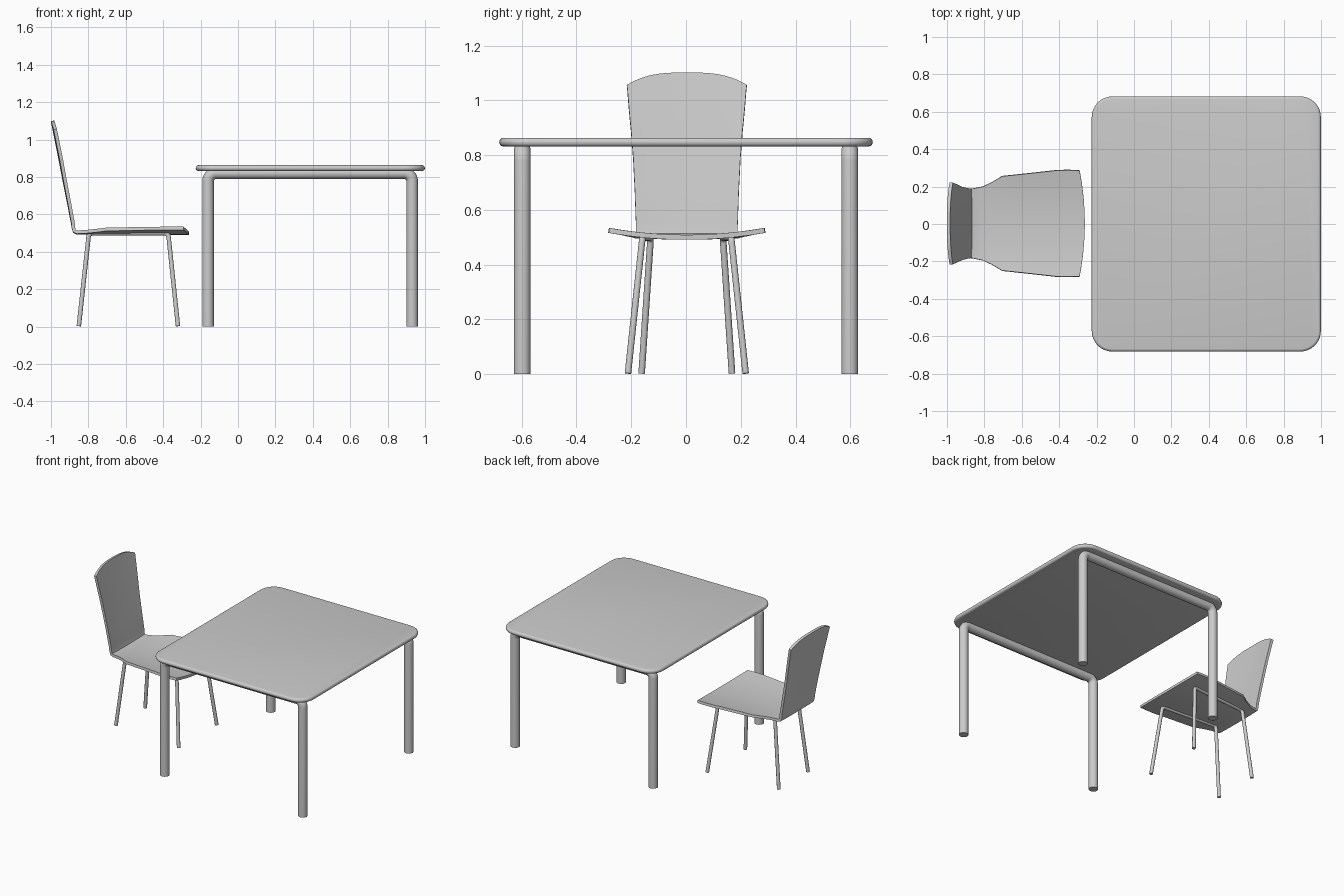
import bpy, bmesh
from math import sin, cos, pi
from mathutils import Vector

if "Cube" in bpy.data.objects:
    bpy.data.objects.remove(bpy.data.objects["Cube"])


def finish(ob, angle=0.6):
    bpy.ops.object.select_all(action='DESELECT')
    ob.select_set(True)
    bpy.context.view_layer.objects.active = ob
    bpy.ops.object.convert(target='MESH')
    bpy.ops.object.shade_smooth_by_angle(angle=angle)
    ob.select_set(False)


def mesh_object(name, bm):
    bmesh.ops.recalc_face_normals(bm, faces=bm.faces)
    me = bpy.data.meshes.new(name)
    bm.to_mesh(me)
    bm.free()
    ob = bpy.data.objects.new(name, me)
    bpy.context.collection.objects.link(ob)
    return ob


def tube(name, pts, radius, bend):
    """Round tube through pts with rounded inner corners."""
    pts = [Vector(p) for p in pts]
    path = [pts[0]]
    for a, b, c in zip(pts, pts[1:], pts[2:]):
        p, q = b + (a - b).normalized() * bend, b + (c - b).normalized() * bend
        n = 8
        for i in range(n + 1):
            th = i / n * pi / 2
            path.append(b + (p - b) * (1 - sin(th)) + (q - b) * (1 - cos(th)))
    path.append(pts[-1])
    cu = bpy.data.curves.new(name, 'CURVE')
    cu.dimensions = '3D'
    cu.bevel_depth = radius
    cu.bevel_resolution = 4
    cu.use_fill_caps = True
    sp = cu.splines.new('POLY')
    sp.points.add(len(path) - 1)
    for s, p in zip(sp.points, path):
        s.co = (*p, 1)
    ob = bpy.data.objects.new(name, cu)
    bpy.context.collection.objects.link(ob)
    finish(ob)


# Table top: rounded rectangle with a rounded edge
x0, x1, hy, r = -0.226, 0.999, 0.682, 0.11
bm = bmesh.new()
ring = []
for k, (cx, cy) in enumerate([(x1 - r, hy - r), (x0 + r, hy - r),
                              (x0 + r, r - hy), (x1 - r, r - hy)]):
    for i in range(9):
        a = (k + i / 8) * pi / 2
        ring.append(bm.verts.new((cx + r * cos(a), cy + r * sin(a), 0.832)))
face = bm.faces.new(ring)
ext = bmesh.ops.extrude_face_region(bm, geom=[face])
for v in ext['geom']:
    if isinstance(v, bmesh.types.BMVert):
        v.co.z = 0.863
top = mesh_object("table_top", bm)
bev = top.modifiers.new("edge", 'BEVEL')
bev.width = 0.0145
bev.segments = 4
bev.limit_method = 'ANGLE'
bev.angle_limit = 0.8
finish(top)

# Chair shell: stations (x, z, half width, side curl) from back top to seat front
stations = [
    (-0.992, 1.100, 0.219, 0.006), (-0.984, 1.060, 0.217, 0.006),
    (-0.966, 0.970, 0.211, 0.006), (-0.950, 0.890, 0.204, 0.006),
    (-0.931, 0.790, 0.196, 0.005), (-0.907, 0.670, 0.190, 0.004),
    (-0.885, 0.555, 0.186, 0.003), (-0.880, 0.525, 0.185, 0.003),
    (-0.874, 0.507, 0.185, 0.003), (-0.860, 0.501, 0.187, 0.004),
    (-0.810, 0.500, 0.197, 0.008), (-0.760, 0.500, 0.220, 0.013),
    (-0.705, 0.500, 0.253, 0.020), (-0.600, 0.500, 0.264, 0.022),
    (-0.500, 0.500, 0.275, 0.024), (-0.410, 0.500, 0.285, 0.025),
    (-0.340, 0.500, 0.286, 0.025), (-0.263, 0.500, 0.284, 0.025)]
YC, N, last = 0.003, 16, len(stations) - 1
bm = bmesh.new()
rows = []
for i, (x, z, w, curl) in enumerate(stations):
    row = []
    for j in range(N + 1):
        t = 2 * j / N - 1
        px, pz = x, z
        if i < 7:
            # back: edges curl forward, rounded top
            f = (0.045, 0.024, 0.008)[i] if i < 3 else 0
            px += curl * t * t + 0.195 * f * abs(t) ** 3
            pz -= f * abs(t) ** 3
        else:
            # seat: edges curl up, bowed front
            pz += curl * t * t
            px -= {last: 0.028, last - 1: 0.012}.get(i, 0) * t * t
        row.append(bm.verts.new((px, YC + w * t, pz)))
    rows.append(row)
for a, b in zip(rows, rows[1:]):
    for j in range(N):
        bm.faces.new((a[j], a[j + 1], b[j + 1], b[j]))
shell = mesh_object("chair_shell", bm)
sol = shell.modifiers.new("thickness", 'SOLIDIFY')
sol.thickness = 0.018
sol.offset = 0
finish(shell, 0.7)

# Bent tube leg frames on both sides
for side, s in (("left", -1), ("right", 1)):
    tube("table_frame_" + side,
         [(-0.16, s * 0.598, 0), (-0.16, s * 0.598, 0.82),
          (0.931, s * 0.598, 0.82), (0.931, s * 0.598, 0)], 0.031, 0.042)
    tube("chair_frame_" + side,
         [(-0.851, YC + s * 0.165, 0.003), (-0.797, YC + s * 0.132, 0.499),
          (-0.373, YC + s * 0.162, 0.499), (-0.321, YC + s * 0.215, 0.003)],
         0.012, 0.02)
